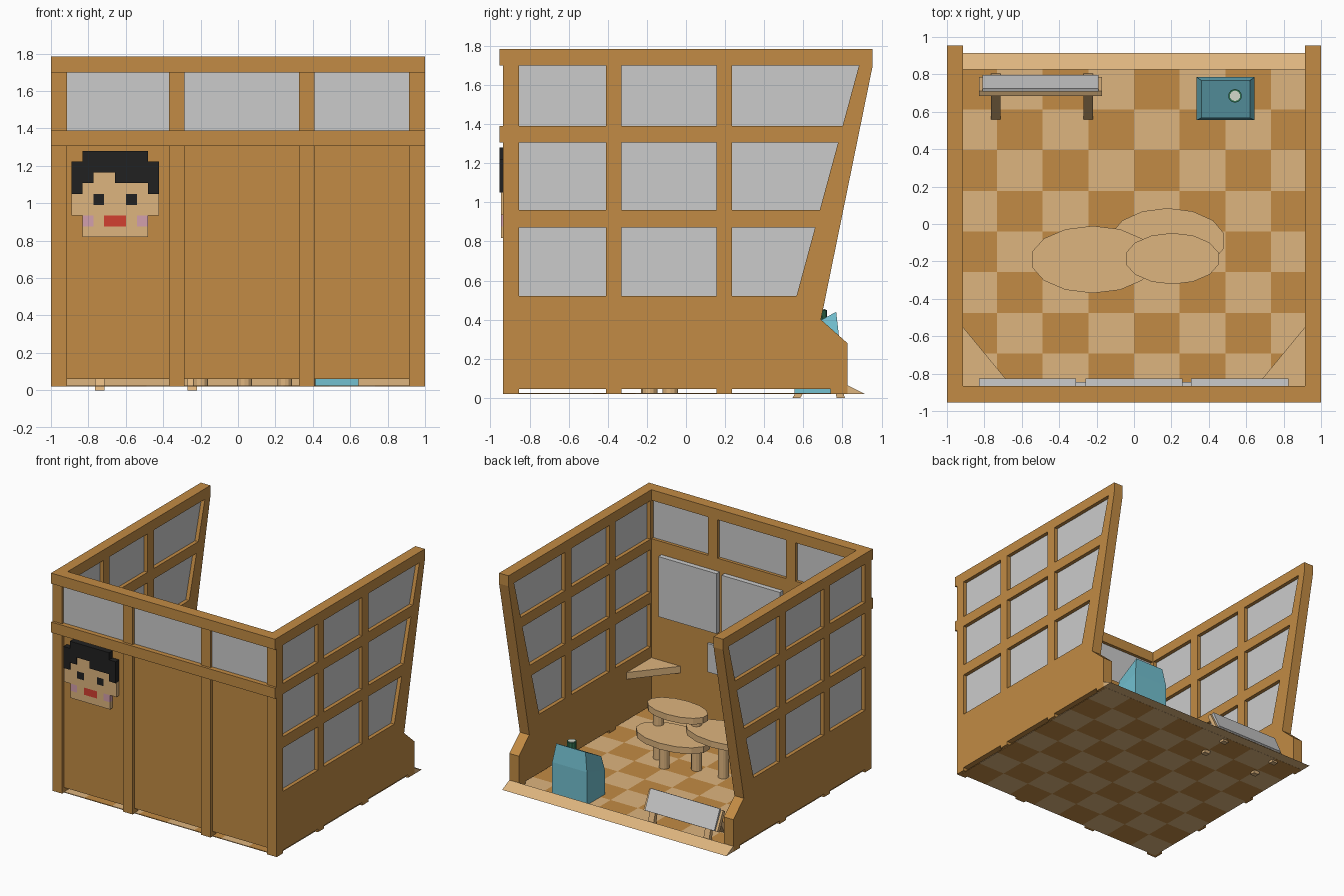
import bpy, bmesh
from math import radians

if "Cube" in bpy.data.objects:
    bpy.data.objects.remove(bpy.data.objects["Cube"])


def mat(name, rgb):
    m = bpy.data.materials.new(name)
    m.diffuse_color = (*rgb, 1)
    m.use_nodes = True
    m.node_tree.nodes["Principled BSDF"].inputs["Base Color"].default_value = m.diffuse_color
    return m


WOOD = mat("wood", (0.54, 0.26, 0.058))
PALE = mat("pale wood", (0.73, 0.46, 0.21))
GLASS = mat("glass", (0.61, 0.64, 0.62))
CYAN = mat("cyan", (0.17, 0.53, 0.63))
GREEN = mat("green", (0.03, 0.16, 0.08))
WHITE = mat("cap white", (0.65, 0.7, 0.6))
BLACK = mat("black", (0.015, 0.015, 0.015))
RED = mat("red", (0.65, 0.05, 0.03))
PINK = mat("pink", (0.65, 0.35, 0.42))


def finish(name, bm, *mats):
    bmesh.ops.recalc_face_normals(bm, faces=bm.faces)
    me = bpy.data.meshes.new(name)
    bm.to_mesh(me)
    bm.free()
    for m in mats:
        if m:
            me.materials.append(m)
    ob = bpy.data.objects.new(name, me)
    bpy.context.collection.objects.link(ob)
    return ob


def box(name, x0, x1, y0, y1, z0, z1, m=None):
    bm = bmesh.new()
    bmesh.ops.create_cube(bm, size=1)
    for v in bm.verts:
        v.co = ((x0 + x1) / 2 + v.co.x * (x1 - x0),
                (y0 + y1) / 2 + v.co.y * (y1 - y0),
                (z0 + z1) / 2 + v.co.z * (z1 - z0))
    return finish(name, bm, m)


def plate(name, loops, axis, a, b, m=None):
    """Outline plus holes, extruded from a to b along X (y,z outline) or Z (x,y outline)."""
    cu = bpy.data.curves.new(name, 'CURVE')
    cu.dimensions, cu.fill_mode, cu.extrude = '2D', 'BOTH', (b - a) / 2
    for loop in loops:
        sp = cu.splines.new('POLY')
        sp.points.add(len(loop) - 1)
        for p, (u, v) in zip(sp.points, loop):
            p.co = (u, v, 0, 1)
        sp.use_cyclic_u = True
    tmp = bpy.data.objects.new(name, cu)
    bpy.context.collection.objects.link(tmp)
    bpy.context.view_layer.update()
    me = bpy.data.meshes.new_from_object(tmp.evaluated_get(bpy.context.evaluated_depsgraph_get()))
    bpy.data.objects.remove(tmp)
    bm = bmesh.new()
    bm.from_mesh(me)
    bpy.data.meshes.remove(me)
    bmesh.ops.remove_doubles(bm, verts=bm.verts, dist=1e-4)
    mid = (a + b) / 2
    for v in bm.verts:
        x, y, z = v.co
        v.co = (z + mid, x, y) if axis == 'X' else (x, y, z + mid)
    for f in bm.faces:
        f.material_index = 0
        f.smooth = False
    return finish(name, bm, m)


def cyl(name, x, y, z0, z1, rx, ry, n, m):
    bpy.ops.mesh.primitive_cylinder_add(vertices=n, radius=1, depth=z1 - z0,
                                        location=(x, y, (z0 + z1) / 2))
    ob = bpy.context.object
    ob.name = name
    ob.scale = (rx, ry, 1)
    ob.data.materials.append(m)
    return ob


# checkered floor and back sill
bm = bmesh.new()
bmesh.ops.create_grid(bm, x_segments=8, y_segments=8, size=1)
for f in bm.faces:
    c = f.calc_center_median()
    col, row = int((c.x + 1) * 4), int((1 - c.y) * 4)
    f.material_index = (row + col) % 2
for v in bm.verts:
    v.co = (v.co.x * 0.976, -0.04 + v.co.y * 0.87, 0.025)
floor = finish("floor", bm, WOOD, PALE)
sol = floor.modifiers.new("thickness", 'SOLIDIFY')
sol.thickness = 0.006
plate("back_sill", [[(0.825, 0.02), (0.915, 0.02), (0.825, 0.065)]], 'X', -1, 1, PALE)

# side walls with nine windows each
def slant(z):
    return 0.565 + (z - 0.52) * 0.271


windows = []
for z0, z1 in ((0.52, 0.87), (0.96, 1.305), (1.39, 1.70)):
    for y0, y1 in ((-0.855, -0.41), (-0.33, 0.155)):
        windows.append([(y0, z0), (y1, z0), (y1, z1), (y0, z1)])
    windows.append([(0.235, z0), (slant(z0), z0), (slant(z1), z1), (0.235, z1)])
outline = [(0.825, 0.02), (0.825, 0.28), (0.69, 0.40), (0.955, 1.70), (0.955, 1.785),
           (-0.865, 1.785), (-0.865, 0.02)]
for y0, y1 in ((-0.855, -0.41), (-0.33, 0.155), (0.235, 0.74)):   # gaps under the wall
    outline += [(y0, 0.02), (y0, 0.045), (y1, 0.045), (y1, 0.02)]
for side, a, b in (("left", -1, -0.915), ("right", 0.915, 1)):
    plate(side + "_wall", [outline] + windows, 'X', a, b, WOOD)
    for i, w in enumerate(windows):
        mid = (a + b) / 2
        plate(f"{side}_window_{i}", [w], 'X', mid - 0.012, mid + 0.012, GLASS)

# front wall: posts, beams, recessed panels and windows
for i, (x0, x1) in enumerate(((-1, -0.915), (-0.37, -0.285), (0.325, 0.41), (0.915, 1))):
    box(f"front_post_{i}", x0, x1, -0.935, -0.865, 0.02, 1.70, WOOD)
box("front_top_beam", -1, 1, -0.955, -0.865, 1.70, 1.785, WOOD)
box("front_middle_beam", -1, 1, -0.955, -0.865, 1.305, 1.39, WOOD)
for i, (x0, x1) in enumerate(((-0.915, -0.37), (-0.285, 0.325), (0.41, 0.915))):
    box(f"front_panel_{i}", x0, x1, -0.91, -0.865, 0.06, 1.305, WOOD)
    box(f"front_window_{i}", x0, x1, -0.915, -0.89, 1.39, 1.70, GLASS)

# boards on the inside of the front wall
for i, (x0, x1) in enumerate(((-0.83, -0.31), (-0.26, 0.26), (0.305, 0.825))):
    box(f"wall_board_{i}", x0, x1, -0.865, -0.825, 0.80, 1.285)
box("lower_wall_board", -0.40, 0.40, -0.865, -0.845, 0.46, 0.69)

# corner shelves
for side, s in (("left", -1), ("right", 1)):
    plate(side + "_corner_shelf",
          [[(s * 0.915, -0.865), (s * 0.655, -0.865), (s * 0.915, -0.55)]], 'Z', 0.375, 0.43, PALE)

# oval tables: centre, radii, top height, leg positions
tables = [((-0.22, -0.19), (0.335, 0.18), 0.385, [(-0.2, -0.19)]),
          ((0.18, -0.09), (0.31, 0.175), 0.30, [(0.25, -0.08)]),
          ((0.205, -0.185), (0.255, 0.137), 0.475, [(0.375, -0.185), (0.035, -0.185)])]
for i, ((x, y), (rx, ry), top, legs) in enumerate(tables):
    cyl(f"table_top_{i}", x, y, top - 0.05, top, rx, ry, 14, PALE)
    for j, (lx, ly) in enumerate(legs):
        cyl(f"table_{i}_leg_{j}", lx, ly, 0.022, top - 0.045, 0.04, 0.04, 12, PALE)

# low standing board on two splayed trestles
plate("stand_backing", [[(0.685, 0.25), (0.712, 0.265), (0.785, 0.12), (0.758, 0.105)]],
      'X', -0.83, -0.17, PALE)
plate("stand_face", [[(0.708, 0.272), (0.725, 0.28), (0.797, 0.128), (0.781, 0.12)]],
      'X', -0.81, -0.19)
for i, x in enumerate((-0.74, -0.245)):
    plate(f"stand_rear_leg_{i}", [[(0.545, 0), (0.585, 0), (0.72, 0.235), (0.69, 0.25)]],
          'X', x - 0.025, x + 0.025, PALE)
    plate(f"stand_front_leg_{i}", [[(0.77, 0), (0.812, 0), (0.775, 0.13), (0.745, 0.13)]],
          'X', x - 0.025, x + 0.025, PALE)

# cyan bin with a sloping, tapered top
bm = bmesh.new()
rings = []
for x0, x1, y0, y1, zf, zb in ((0.335, 0.645, 0.555, 0.785, 0.022, 0.022),
                               (0.335, 0.645, 0.555, 0.785, 0.22, 0.29),
                               (0.36, 0.62, 0.567, 0.768, 0.33, 0.44)):
    rings.append([bm.verts.new(p) for p in
                  ((x0, y0, zf), (x1, y0, zf), (x1, y1, zb), (x0, y1, zb))])
for lo, hi in zip(rings, rings[1:]):
    for i in range(4):
        bm.faces.new((lo[i], lo[(i + 1) % 4], hi[(i + 1) % 4], hi[i]))
bm.faces.new(rings[0][::-1])
bm.faces.new(rings[2])
finish("bin", bm, CYAN)
cyl("bin_bottle", 0.54, 0.685, 0.37, 0.45, 0.037, 0.037, 10, GREEN)
cyl("bin_bottle_cap", 0.54, 0.685, 0.449, 0.454, 0.028, 0.028, 10, WHITE)

# pixel face plaque on the front wall
pixels = [".HHHHHH.", "HHHHHHHH", "HHSSHHHH", "HSSSSSSH",
          "SSESSESS", "SSSSSSSS", ".PSMMSP.", ".SSSSSS."]
look = {"H": ("hair", BLACK, -0.955), "S": ("skin", PALE, -0.945), "E": ("eye", BLACK, -0.945),
        "P": ("cheek", PINK, -0.945), "M": ("mouth", RED, -0.945)}
W, H = 0.0583, 0.0577
for r, line in enumerate(pixels):
    c = 0
    while c < 8:
        e = c
        while e < 8 and line[e] == line[c]:
            e += 1
        if line[c] != ".":
            part, m, y = look[line[c]]
            box(f"plaque_{part}_{r}_{c}", -0.89 + c * W, -0.89 + e * W, y, -0.905,
                1.28 - (r + 1) * H, 1.28 - r * H, m)
        c = e
